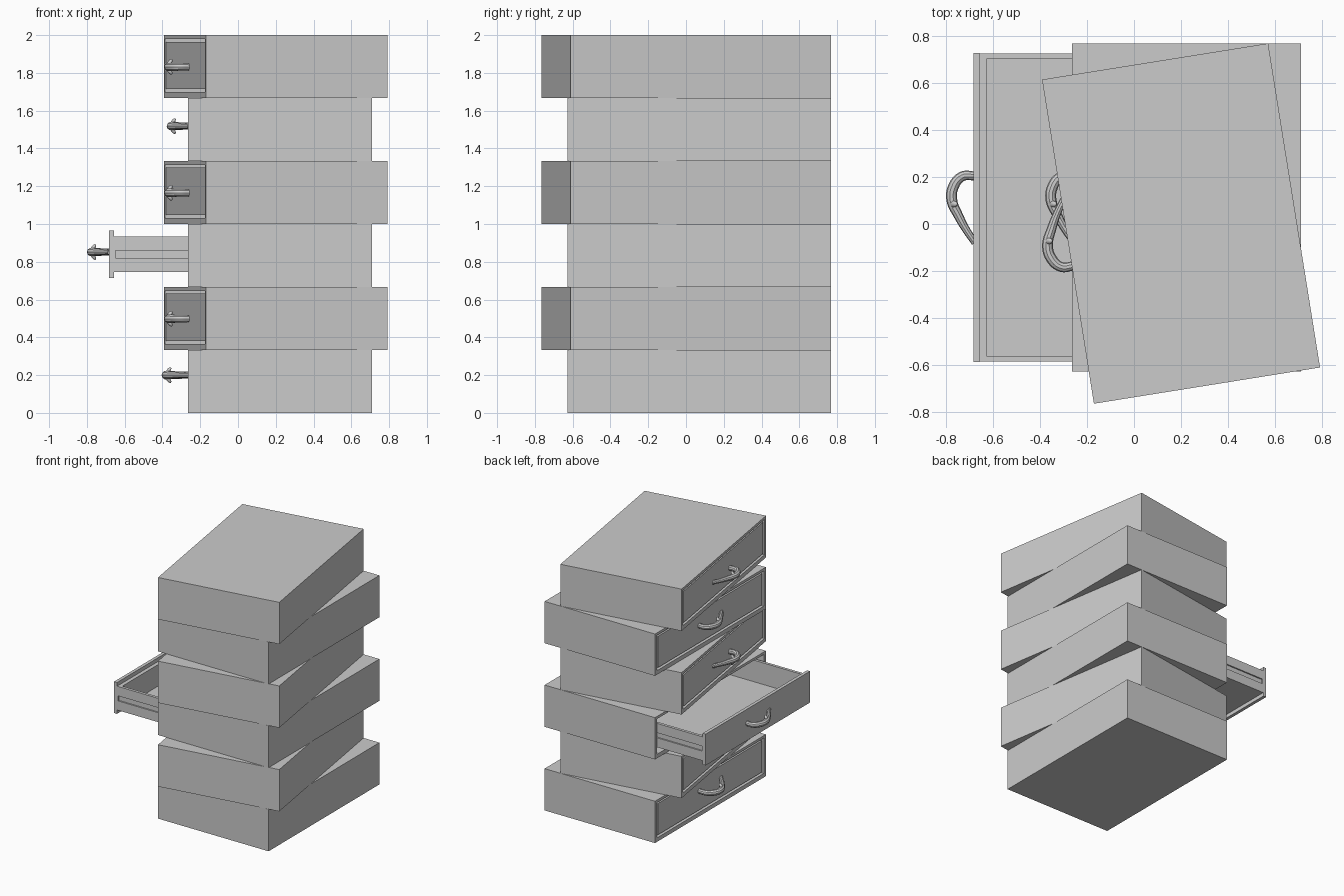
import bpy, bmesh, math
from mathutils import Matrix, Vector

cube = bpy.data.objects.get("Cube")
if cube:
    bpy.data.objects.remove(cube, do_unlink=True)

grey = bpy.data.materials.new("plain_grey")
grey.use_nodes = True
grey.diffuse_color = (0.6, 0.6, 0.6, 1)
grey.node_tree.nodes["Principled BSDF"].inputs["Base Color"].default_value = (0.6, 0.6, 0.6, 1)

H = 1 / 3                 # height of one case
HX, HY = 0.487, 0.698     # half depth and half width of a case
PY = 0.657                # half width of a drawer front


def finish(name, bm, matrix):
    bmesh.ops.recalc_face_normals(bm, faces=bm.faces)
    mesh = bpy.data.meshes.new(name)
    bm.to_mesh(mesh)
    bm.free()
    mesh.materials.append(grey)
    ob = bpy.data.objects.new(name, mesh)
    ob.matrix_world = matrix
    bpy.context.collection.objects.link(ob)
    return ob


def add_box(bm, lo, hi):
    lo, hi = Vector(lo), Vector(hi)
    m = Matrix.Translation((lo + hi) / 2) @ Matrix.Diagonal((*(hi - lo), 1))
    return bmesh.ops.create_cube(bm, size=1, matrix=m)


def make_case(name, matrix):
    """Hollow case, open on its -x side."""
    bm = bmesh.new()
    add_box(bm, (-HX, -HY, 0), (HX, HY, H))
    bm.normal_update()
    front = min(bm.faces, key=lambda f: f.calc_center_median().x)
    bmesh.ops.inset_individual(bm, faces=[front], thickness=0.037)
    bmesh.ops.translate(bm, verts=front.verts, vec=(0, 0, 0.006))
    inner = bmesh.ops.extrude_discrete_faces(bm, faces=[front])["faces"][0]
    bmesh.ops.translate(bm, verts=inner.verts, vec=(2 * HX - 0.04, 0, 0))
    finish(name, bm, matrix)


def make_drawer(name, matrix):
    """Tray with a front panel and a runner groove along each side."""
    bm = bmesh.new()
    x0, x1 = -HX + 0.03, HX - 0.07
    z0, z1 = 0.078, 0.268
    wall = PY - 0.025
    add_box(bm, (-HX + 0.004, -PY, 0.048), (x0, PY, 0.298))      # front panel
    add_box(bm, (x0, -wall, z0), (x0 + 0.03, wall, z1))          # inner front
    add_box(bm, (x1 - 0.025, -wall, z0), (x1, wall, z1))         # back
    add_box(bm, (x0, -wall, z0), (x1, wall, z0 + 0.018))         # floor
    for s in (-1, 1):
        def side(xa, xb, ya, yb, za, zb):
            a, b = sorted((s * ya, s * yb))
            add_box(bm, (xa, a, za), (xb, b, zb))
        side(x0, x1, wall, PY - 0.013, z0, z1)                   # side core
        side(x0, x1, PY - 0.013, PY - 0.002, z0, 0.153)          # below groove
        side(x0, x1, PY - 0.013, PY - 0.002, 0.193, z1)          # above groove
        side(x0, x0 + 0.008, PY - 0.013, PY - 0.002, 0.153, 0.193)
    finish(name, bm, matrix)


# Handle centre line: distance out from the front, position across, radius factor
HANDLE = [(-0.01, 0.135, 0.9), (0.045, 0.132, 1.0), (0.083, 0.085, 1.1),
          (0.088, 0.03, 1.1), (0.06, -0.035, 0.95), (0.03, -0.09, 0.8),
          (-0.01, -0.15, 0.7)]


def make_handle(name, matrix, z, flip, stretch, shift):
    curve = bpy.data.curves.new(name, "CURVE")
    curve.dimensions = "3D"
    curve.bevel_depth = 0.021
    curve.bevel_resolution = 3
    curve.resolution_u = 6
    spline = curve.splines.new("BEZIER")
    spline.bezier_points.add(len(HANDLE) - 1)
    for p, (u, v, r) in zip(spline.bezier_points, HANDLE):
        p.co = (-HX - u * stretch, v * flip + shift, z)
        p.handle_left_type = p.handle_right_type = "AUTO"
        p.radius = r
    curve.materials.append(grey)
    ob = bpy.data.objects.new(name, curve)
    ob.matrix_world = matrix
    bpy.context.collection.objects.link(ob)
    bpy.ops.object.select_all(action="DESELECT")
    ob.select_set(True)
    bpy.context.view_layer.objects.active = ob
    bpy.ops.object.convert(target="MESH")
    bpy.ops.object.shade_smooth_by_angle()

    # Pair of small swept fins above and below the grip
    bm = bmesh.new()
    for s in (-1, 1):
        m = (Matrix.Translation((-HX - 0.08 * stretch, 0.015 * flip + shift, z + s * 0.022))
             @ Matrix.Rotation(s * math.radians(35), 4, "Y")
             @ Matrix.Diagonal((0.011, 0.014, 0.023, 1)))
        bmesh.ops.create_uvsphere(bm, u_segments=10, v_segments=6, radius=1, matrix=m)
    fins = finish(name + "_fins", bm, matrix)
    fins.data.shade_smooth()


# Six stacked cases, every second one turned; the third drawer is pulled out
for i in range(6):
    turned = i % 2 == 1
    if turned:
        base = Matrix.Translation((0.2, 0.002, i * H)) @ Matrix.Rotation(math.radians(9.1), 4, "Z")
    else:
        base = Matrix.Translation((0.2225, 0.07, i * H))
    pull = Matrix.Translation((-0.422 if i == 2 else 0, 0, 0))
    make_case(f"case_{i + 1}", base)
    make_drawer(f"drawer_{i + 1}", base @ pull)
    make_handle(f"handle_{i + 1}", base @ pull,
                z=0.165 if turned else (0.2 if i == 0 else 0.185),
                flip=-1 if turned else 1,
                stretch=1.3 if i == 0 else 1.0,
                shift=0.03 if turned else 0.0)
